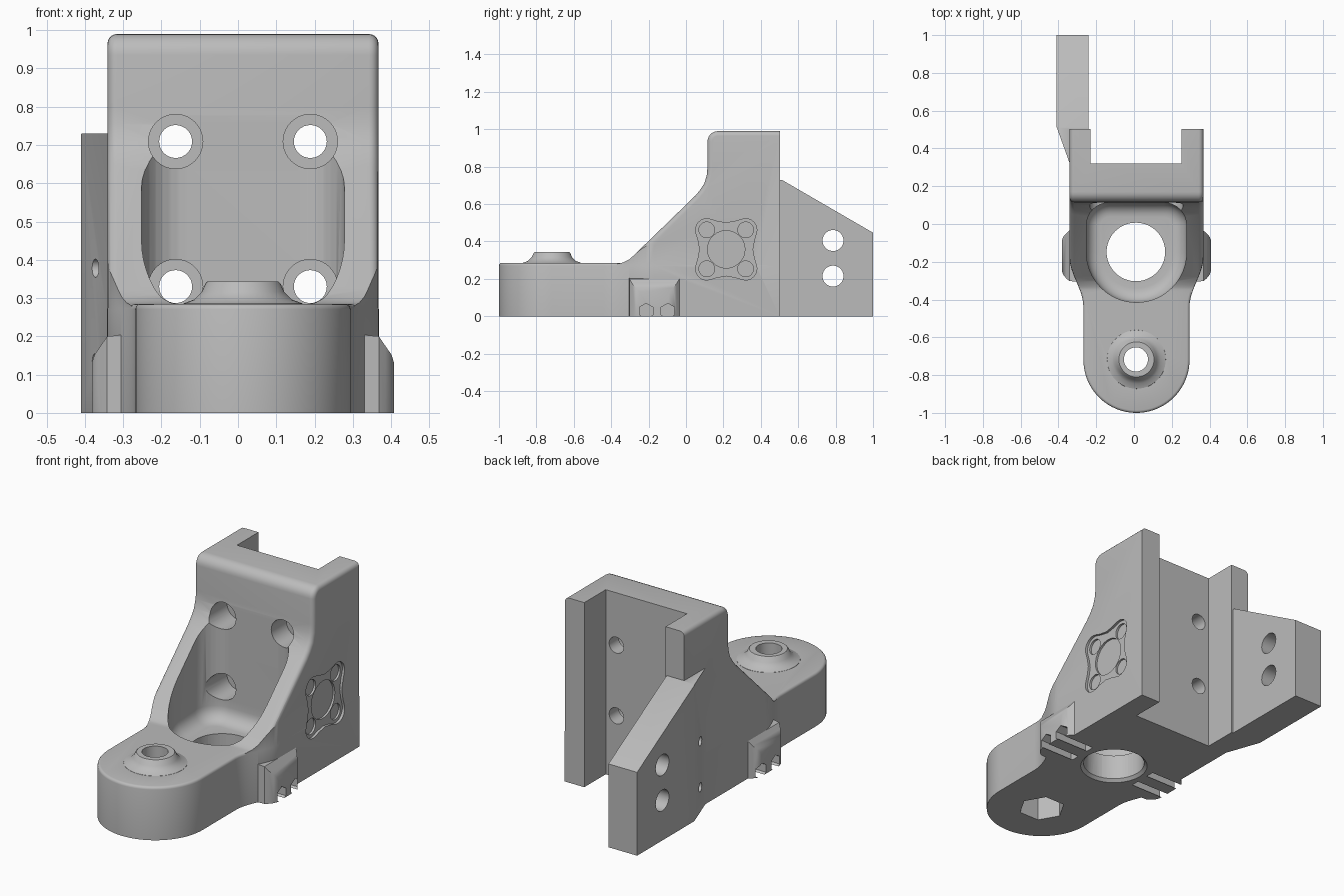
import bpy, bmesh
from math import sin, cos, pi, radians
from mathutils import Vector

cube = bpy.data.objects.get("Cube")
if cube:
    bpy.data.objects.remove(cube, do_unlink=True)

CX = 0.013  # symmetry plane of the main body

grey = bpy.data.materials.new("plain grey plastic")
grey.use_nodes = True
grey.diffuse_color = (0.5, 0.5, 0.5, 1)
grey.node_tree.nodes["Principled BSDF"].inputs["Base Color"].default_value = (0.5, 0.5, 0.5, 1)


def loft(name, rings, rim=0, rims=(), segments=5):
    """Skin a stack of matching rings, cap both ends, optionally round the cap rims."""
    bm = bmesh.new()
    loops = [[bm.verts.new(p) for p in ring] for ring in rings]
    n = len(loops[0])
    for a, b in zip(loops, loops[1:]):
        for i in range(n):
            j = (i + 1) % n
            bm.faces.new((a[i], a[j], b[j], b[i]))
    caps = [bm.faces.new(loops[0]), bm.faces.new(loops[-1])]
    bmesh.ops.recalc_face_normals(bm, faces=bm.faces)
    if rim:
        edges = [e for k in rims for e in caps[k].edges]
        bmesh.ops.bevel(bm, geom=edges, offset=rim, segments=segments,
                        profile=0.5, affect='EDGES', clamp_overlap=True)
    mesh = bpy.data.meshes.new(name)
    bm.to_mesh(mesh)
    bm.free()
    mesh.materials.append(grey)
    obj = bpy.data.objects.new(name, mesh)
    bpy.context.collection.objects.link(obj)
    return obj


def prism(name, pts, a, b, axis, **kw):
    place = {'x': lambda u, v, t: (t, u, v),
             'y': lambda u, v, t: (u, t, v),
             'z': lambda u, v, t: (u, v, t)}[axis]
    return loft(name, [[place(u, v, t) for u, v in pts] for t in (a, b)], **kw)


def arc(u, v, r, start, end, n):
    return [(u + r * cos(radians(start + (end - start) * i / n)),
             v + r * sin(radians(start + (end - start) * i / n))) for i in range(n + 1)]


def circle(u, v, r, n=40, turn=0):
    return arc(u, v, r, turn, turn + 360, n)[:-1]


def box(name, x0, x1, y0, y1, z0, z1):
    return prism(name, [(x0, y0), (x1, y0), (x1, y1), (x0, y1)], z0, z1, 'z')


def combine(target, tool, op='DIFFERENCE'):
    """Bake a boolean into the target and remove the tool."""
    mod = target.modifiers.new("join", 'BOOLEAN')
    mod.operation, mod.solver, mod.object = op, 'EXACT', tool
    bpy.context.view_layer.update()
    graph = bpy.context.evaluated_depsgraph_get()
    mesh = bpy.data.meshes.new_from_object(target.evaluated_get(graph))
    target.modifiers.clear()
    target.data = mesh
    bpy.data.objects.remove(tool, do_unlink=True)


def body_plan(inset=0.0):
    """Footprint: wide at the back, easing into a round nose at the front."""
    half, nose = 0.355 - inset, 0.281 - inset
    side = []
    for i in range(13):
        t = i / 12
        side.append((nose + (half - nose) * (1 + cos(pi * t)) / 2, -0.17 - 0.27 * t))
    right = [(CX + w, y) for w, y in [(half, 0.6)] + side]
    left = [(2 * CX - x, y) for x, y in reversed(right)]
    return right + arc(CX, -0.719, nose, 0, -180, 40) + left


# Low nose plate and the sloping upright
body = prism("bracket_body", body_plan(), -0.1, 0.285, 'z', rim=0.014, rims=(1,), segments=3)
slope = [(0.6, -0.1), (0.6, 0.99)] + arc(0.17, 0.935, 0.055, 90, 180, 6) + [
    (0.115, 0.80), (0.111, 0.755), (0.098, 0.71), (0.075, 0.675), (0.05, 0.645),
    (-0.28, 0.325), (-0.305, 0.303), (-0.335, 0.288), (-0.37, 0.28), (-0.37, -0.1)]
upright = prism("upright", slope, CX - 0.354, CX + 0.354, 'x', rim=0.025, rims=(0, 1))
combine(upright, prism("upright_clip", body_plan(0.001), -0.3, 1.2, 'z'), 'INTERSECT')
combine(body, upright, 'UNION')

# Raised collar on the nose
collar_profile = [(0.16, 0.27), (0.155, 0.286), (0.128, 0.296), (0.108, 0.316),
                  (0.098, 0.338), (0.093, 0.343)]
collar = loft("nose_collar", [[(x, y, z) for x, y in circle(CX, -0.717, r, 48)]
                              for r, z in collar_profile])
combine(body, collar, 'UNION')

# Side bumps that guard the cable channels
bump_steps = [(0.25, -0.31, -0.03, 0.21), (0.355, -0.302, -0.035, 0.20),
              (0.372, -0.288, -0.05, 0.175), (0.388, -0.268, -0.068, 0.152),
              (0.395, -0.248, -0.088, 0.13)]
for s in (-1, 1):
    bump = loft("side_bump", [[(CX + s * x, y0, -0.05), (CX + s * x, y1, -0.05),
                               (CX + s * x, y1, top), (CX + s * x, y0, top)]
                              for x, y0, y1, top in bump_steps])
    combine(body, bump, 'UNION')

# Trim flat below and behind, then open the rear rail channel
combine(body, box("trim_below", -2, 2, -2, 2, -1, 0))
combine(body, box("trim_behind", -2, 2, 0.502, 2, -1, 2))
combine(body, box("rail_channel", -0.23, 0.252, 0.32, 0.8, -0.5, 1.5))

# Rear side arm with a sloping top
arm_plan = [(-0.30, 0.322), (-0.341, 0.322), (-0.41, 0.515), (-0.41, 1.0),
            (-0.24, 1.0), (-0.24, 0.45), (-0.30, 0.40)]
arm = prism("rear_arm", arm_plan, 0, 0.73, 'z')
combine(arm, prism("arm_slope", [(0.51, 0.731), (1.1, 0.389), (1.1, 0.9), (0.51, 0.9)],
                   -0.6, 0, 'x'))
combine(body, arm, 'UNION')
for z in (0.215, 0.405):
    combine(body, prism("arm_hole", circle(0.786, z, 0.056), -0.6, 0, 'x'))
for z in (0.132, 0.378):
    combine(body, prism("arm_pin_hole", circle(0.41, z, 0.024, 20), -0.6, -0.3, 'x'))

# Deep pocket with a rounded floor over the large bore
pocket_half = 0.265
pocket = (arc(CX + pocket_half - 0.12, -0.007, 0.12, 0, 90, 8)
          + arc(CX - pocket_half + 0.12, -0.007, 0.12, 90, 180, 8)
          + arc(CX, -0.15, pocket_half, 180, 360, 32))
combine(body, prism("pocket", pocket, 0.15, 0.85, 'z', rim=0.075, rims=(0,), segments=6))
combine(body, prism("bore", circle(CX - 0.003, -0.148, 0.155, 64), -0.1, 0.4, 'z'))
combine(body, loft("bore_chamfer", [[(x, y, z) for x, y in circle(CX - 0.003, -0.148, r, 64)]
                                    for r, z in ((0.18, -0.01), (0.15, 0.02))]))

# Nose screw hole with a hexagonal nut trap underneath
combine(body, prism("nose_hole", circle(CX - 0.003, -0.717, 0.064), -0.1, 0.5, 'z'))
combine(body, prism("nut_trap", circle(CX, -0.717, 0.118, 6), -0.1, 0.13, 'z'))

# Four counterbored screw holes through the back wall
for x in (CX - 0.176, CX + 0.176):
    for z in (0.33, 0.709):
        combine(body, prism("screw_head", circle(x, z, 0.071), -0.1, 0.24, 'y'))
        combine(body, prism("screw_hole", circle(x, z, 0.043, 32), 0.1, 0.45, 'y'))

# Cable channels underneath the bumps
for s in (-1, 1):
    for y in (-0.213, -0.097):
        combine(body, prism("cable_channel", circle(y, 0.028, 0.041, 6, 30),
                            CX + s * 0.2, CX + s * 0.5, 'x'))

# Shallow four-lobed recess on the side, with deeper round wells
EY, EZ, FACE = 0.215, 0.358, CX + 0.354
outline = []
for k in range(4):
    lobe = arc(0.104, 0.104, 0.06, -20, 110, 8) + [(0.05, 0.15), (0, 0.141), (-0.05, 0.15)]
    c, s = cos(k * pi / 2), sin(k * pi / 2)
    outline += [(EY + u * c - v * s, EZ + u * s + v * c) for u, v in lobe]
combine(body, prism("side_recess", outline, FACE - 0.013, FACE + 0.1, 'x'))
wells = [(0, 0, 0.1)] + [(a, b, 0.042) for a in (-0.104, 0.104) for b in (-0.104, 0.104)]
for u, v, r in wells:
    combine(body, prism("side_well", circle(EY + u, EZ + v, r, 36), FACE - 0.024, FACE + 0.1, 'x'))

# Smooth curved walls, keep machined edges crisp
bpy.ops.object.select_all(action='DESELECT')
body.select_set(True)
bpy.context.view_layer.objects.active = body
bpy.ops.object.shade_smooth_by_angle(angle=radians(32))
